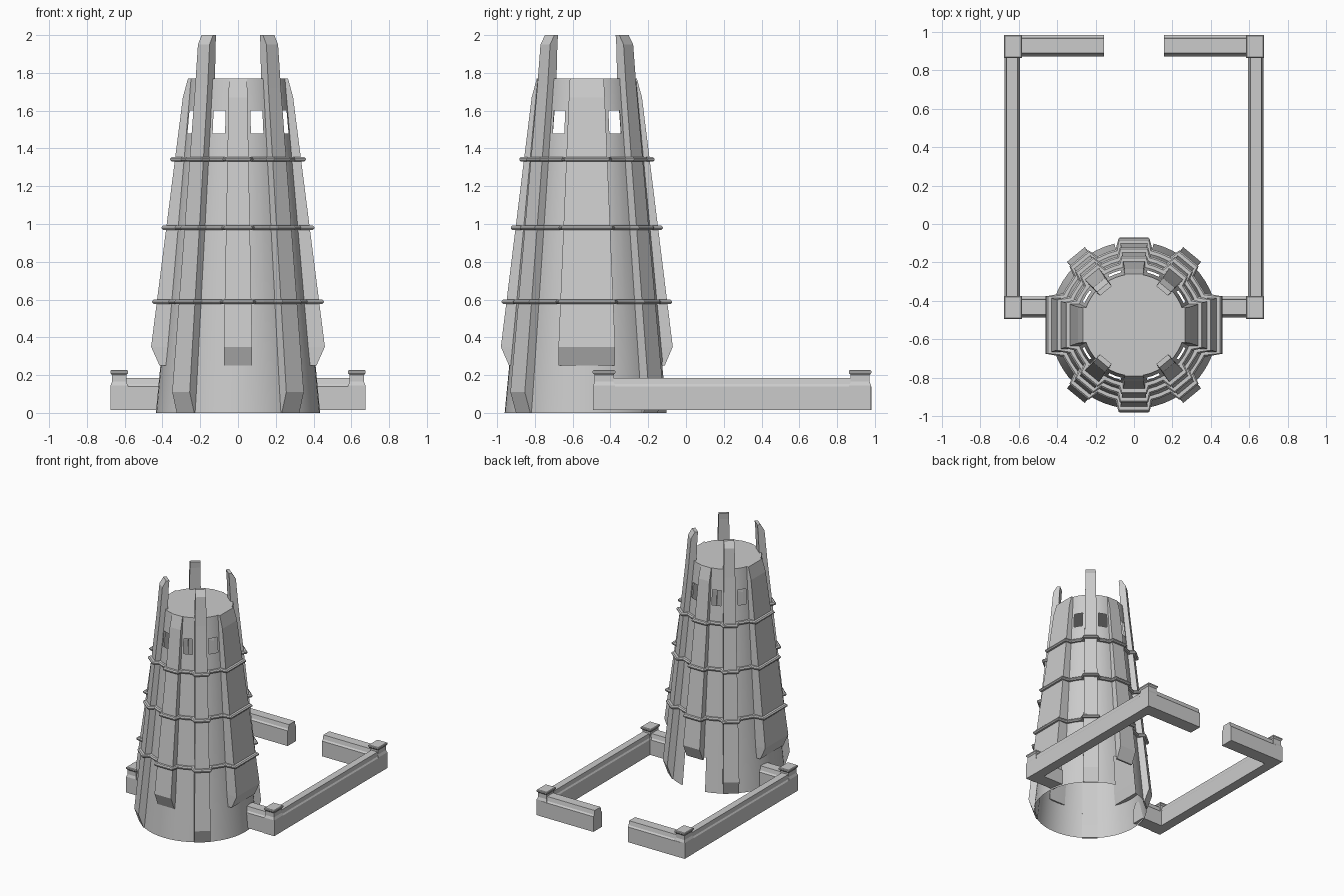
import bpy, bmesh
from math import sin, cos, radians, sqrt, atan2

if "Cube" in bpy.data.objects:
    bpy.data.objects.remove(bpy.data.objects["Cube"])

CY = -0.525            # tower centre in y
TOP = 1.77


def make(name, verts, faces, smooth=False, fix=True):
    me = bpy.data.meshes.new(name)
    me.from_pydata(verts, [], faces)
    if fix:
        bm = bmesh.new()
        bm.from_mesh(me)
        bmesh.ops.recalc_face_normals(bm, faces=bm.faces)
        bm.to_mesh(me)
        bm.free()
    ob = bpy.data.objects.new(name, me)
    bpy.context.collection.objects.link(ob)
    if smooth:
        bpy.context.view_layer.objects.active = ob
        ob.select_set(True)
        bpy.ops.object.shade_smooth_by_angle(angle=radians(30))
        ob.select_set(False)
    return ob


def wall_r(z):
    return 0.435 + (0.265 - 0.435) * min(z, TOP) / TOP


def loft(name, loops, closed=False):
    # Skin a stack of equal-length vertex loops, capped or joined end to end
    n, m = len(loops[0]), len(loops)
    verts = [v for lp in loops for v in lp]
    faces = []
    for i in range(m if closed else m - 1):
        j = (i + 1) % m
        faces += [(i*n + k, i*n + (k+1) % n, j*n + (k+1) % n, j*n + k) for k in range(n)]
    if not closed:
        faces += [tuple(range(n)), tuple(range((m-1)*n, m*n))]
    return make(name, verts, faces)


# Tower shell: tapered grid with the window and door cells left open
quad = [0, 6.7, 13.5, 20.4, 27.3, 35, 43.5, 52, 59, 66, 74, 82]
angs = quad + [180 - a for a in [90] + quad[:0:-1]]
angs += [a + 180 for a in angs]
zs = [0, 0.27, 1.48, 1.60, TOP]
n = len(angs)
verts = [(wall_r(z) * sin(radians(a)), CY + wall_r(z) * cos(radians(a)), z)
         for z in zs for a in angs]
faces = []
for i in range(len(zs) - 1):
    for k in range(n):
        mid = (angs[k] + (angs[k+1] if k + 1 < n else 360)) / 2
        from_y = min(mid % 180, 180 - mid % 180)
        window = i == 2 and (13.5 < from_y < 27.3 or 52 < from_y < 66)
        door = i == 0 and (mid < 13.5 or mid > 346.5)
        if not (window or door):
            k2 = (k + 1) % n
            faces.append((i*n + k2, i*n + k, (i+1)*n + k, (i+1)*n + k2))
make("tower_wall", verts, faces, smooth=True, fix=False)
make("tower_roof", verts[-n:], [tuple(range(n))[::-1]])


# Ribs: stations of (z, outer radius, half width[, inner radius])
def place(a, r, t, z):
    a = radians(a)
    return (r * sin(a) + t * cos(a), CY + r * cos(a) - t * sin(a), z)


def rib(name, a, stations):
    loops = []
    for s in stations:
        z, ro, w = s[:3]
        ri = s[3] if len(s) > 3 else sqrt(wall_r(z)**2 - w*w) - 0.006
        loops.append([place(a, ri, -w, z), place(a, ro, -w, z),
                      place(a, ro, w, z), place(a, ri, w, z)])
    loft(name, loops)


NARROW = [(0.25, 0.412, 0.075), (0.35, 0.455, 0.075), (1.67, 0.292, 0.05), (TOP, 0.265, 0.048)]
WIDE = [(0.25, 0.415, 0.15), (0.35, 0.46, 0.15), (1.67, 0.292, 0.095), (TOP, 0.265, 0.09)]
HORN = [(0, 0.437, 0.06), (0.11, 0.475, 0.06), (1.72, 0.305, 0.043, 0.245),
        (1.95, 0.285, 0.04, 0.235), (2.0, 0.255, 0.039, 0.23)]
RIBS = []
for base in (0, 180):
    RIBS += [("narrow_rib", base, NARROW), ("horn_rib", base + 39.5, HORN),
             ("wide_rib", base + 90, WIDE), ("horn_rib", base + 140.5, HORN)]
for name, a, st in RIBS:
    rib(name, a, st)


# Hoops that follow the stepped outline of wall and ribs
def outline(z, off, dz):
    pts, rw = [], wall_r(z) + off
    for q, (_, a, st) in enumerate(RIBS):
        (z0, r0, w0), (z1, r1, w1) = st[1][:3], st[2][:3]
        f = (z - z0) / (z1 - z0)
        ro, w = r0 + f * (r1 - r0) + off, w0 + f * (w1 - w0) + off
        for r, t in ((sqrt(rw*rw - w*w), -w), (ro, -w + off * 0.6),
                     (ro, w - off * 0.6), (sqrt(rw*rw - w*w), w)):
            pts.append(place(a, r, t, z + dz))
        nxt = RIBS[(q + 1) % 8][1] + (360 if q == 7 else 0)
        pts.append(place((a + nxt) / 2, rw, 0, z + dz))
    return pts


for z in (0.588, 0.98, 1.342):
    loft("hoop", [outline(z, -0.004, -0.012), outline(z, 0.017, -0.012), outline(z, 0.025, -0.004),
                  outline(z, 0.025, 0.004), outline(z, 0.017, 0.012), outline(z, -0.004, 0.012)],
         closed=True)


# Courtyard wall: chamfered coping section swept along x or y
def fence(name, axis, lo, hi, c, w):
    sec = [(-w, 0.015), (w, 0.015), (w, 0.14), (0.82*w, 0.152), (0.7*w, 0.185),
           (-0.7*w, 0.185), (-0.82*w, 0.152), (-w, 0.14)]
    loft(name, [[(p, c + t, z) if axis == "x" else (c + t, p, z) for t, z in sec]
                for p in (lo, hi)])


def box_stack(name, x, y, levels):
    loft(name, [[(x - a, y - b, z), (x + a, y - b, z), (x + a, y + b, z), (x - a, y + b, z)]
                for z, a, b in levels])


for s in (-1, 1):
    fence("side_fence", "y", -0.43, 0.93, s * 0.633, 0.041)
    fence("gate_fence", "x", *sorted((s * 0.157, s * 0.63)), 0.926, 0.055)
    fence("tower_fence", "x", *sorted((s * 0.405, s * 0.63)), -0.432, 0.055)
    # Corner posts with flared caps
    for y in (-0.434, 0.922):
        box_stack("corner_post", s * 0.629, y, [
            (0.015, 0.046, 0.058), (0.145, 0.046, 0.058), (0.165, 0.038, 0.05), (0.2, 0.038, 0.05),
            (0.212, 0.047, 0.06), (0.222, 0.047, 0.06), (0.226, 0.042, 0.055)])
